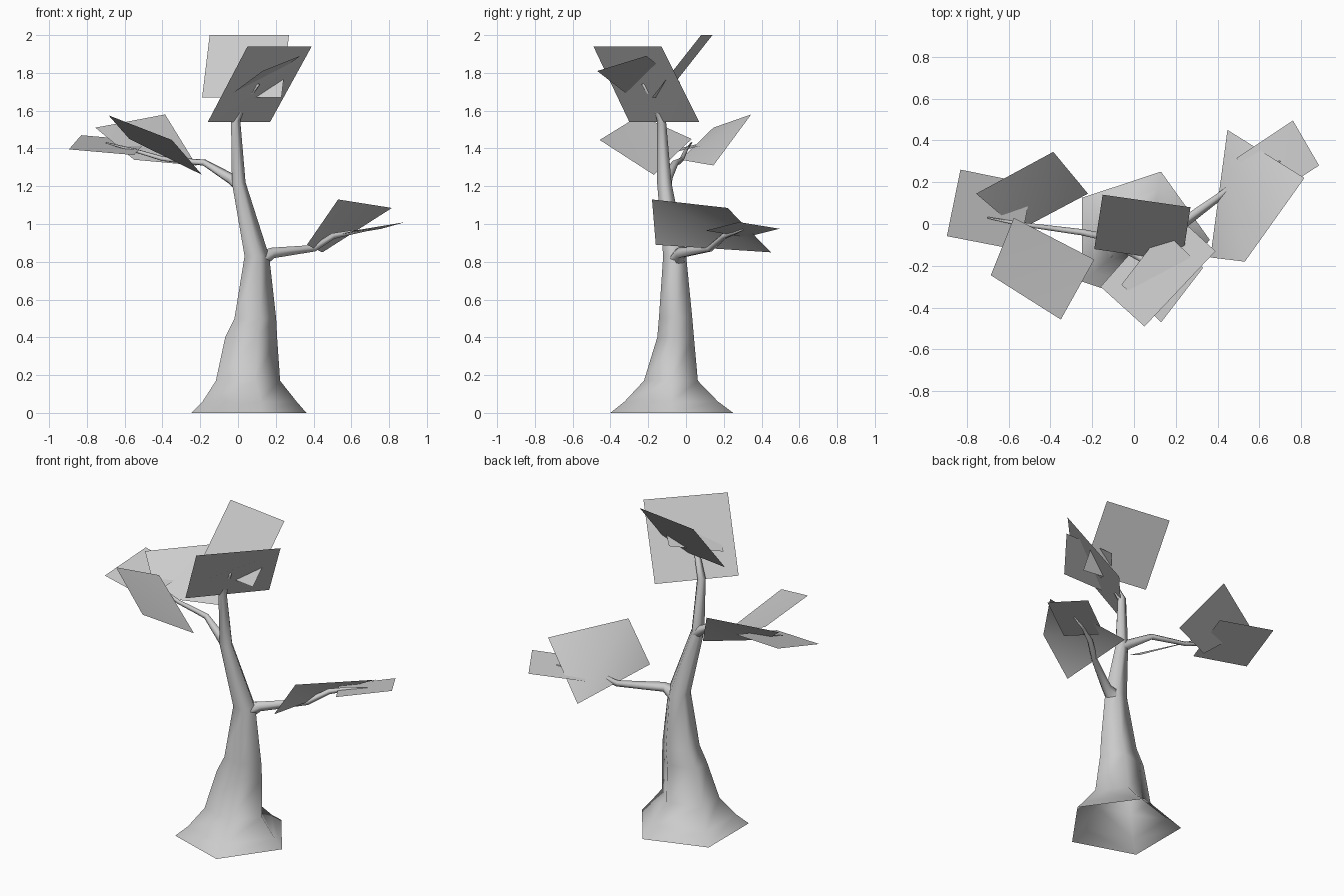
import bpy, bmesh, math
from mathutils import Vector


def finish(bm, name, smooth=True):
    me = bpy.data.meshes.new(name)
    bm.to_mesh(me)
    bm.free()
    for p in me.polygons:
        p.use_smooth = smooth
    ob = bpy.data.objects.new(name, me)
    bpy.context.collection.objects.link(ob)
    return ob


def tube(name, rings, sides=5, level=False):
    """Tapered five-sided limb through rings of (x, y, z, rx, ry)."""
    bm = bmesh.new()
    pts = [Vector(r[:3]) for r in rings]
    loops = []
    for i, r in enumerate(rings):
        t = pts[min(i + 1, len(pts) - 1)] - pts[max(i - 1, 0)]
        q = Vector((0, 0, 1)).rotation_difference(t.normalized())
        loop = []
        for k in range(sides):
            a = 2 * math.pi * k / sides
            v = Vector((r[3] * math.cos(a), r[4] * math.sin(a), 0))
            if not (level and r[2] < 1.5):
                v = q @ v
            loop.append(bm.verts.new(pts[i] + v))
        loops.append(loop)
    for a, b in zip(loops, loops[1:]):
        for k in range(sides):
            n = (k + 1) % sides
            bm.faces.new((a[k], a[n], b[n], b[k]))
    bm.faces.new(loops[-1])
    return finish(bm, name)


def leaf(name, *corners):
    """Single leaf card, split along its first diagonal."""
    bm = bmesh.new()
    a, b, c, d = [bm.verts.new(p) for p in corners]
    bm.faces.new((a, b, c))
    bm.faces.new((a, c, d))
    bmesh.ops.recalc_face_normals(bm, faces=bm.faces)
    if sum(f.normal.z for f in bm.faces) < 0:
        bmesh.ops.reverse_faces(bm, faces=bm.faces)
    return finish(bm, name)


# Trunk with flared, open base
tube("trunk", [
    (0.025, -0.075, 0.00, 0.337, 0.342),
    (0.035, -0.078, 0.06, 0.275, 0.260),
    (0.035, -0.080, 0.17, 0.188, 0.150),
    (0.055, -0.055, 0.40, 0.152, 0.102),
    (0.080, -0.055, 0.50, 0.122, 0.093),
    (0.093, -0.060, 0.83, 0.072, 0.064),
    (0.000, -0.115, 1.22, 0.040, 0.040),
    (-0.015, -0.130, 1.55, 0.027, 0.025),
    (0.030, -0.160, 1.65, 0.020, 0.020),
    (0.110, -0.230, 1.74, 0.006, 0.006)], level=True)


# Side branches
def branch(name, pts):
    return tube(name, [(x, y, z, r, r) for x, y, z, r in pts])


branch("right_branch", [(0.11, -0.05, 0.81, 0.05), (0.18, -0.035, 0.845, 0.03),
                        (0.40, 0.125, 0.87, 0.019), (0.50, 0.20, 0.935, 0.017),
                        (0.60, 0.26, 0.955, 0.012), (0.70, 0.30, 0.97, 0.004)])
branch("left_branch", [(0.01, -0.11, 1.20, 0.035), (-0.04, -0.10, 1.24, 0.03),
                       (-0.18, -0.055, 1.325, 0.018), (-0.25, -0.04, 1.33, 0.016),
                       (-0.40, -0.02, 1.345, 0.013), (-0.55, 0.0, 1.39, 0.010),
                       (-0.70, 0.03, 1.43, 0.004)])

# Crown leaves
leaf("crown_leaf_front", (-0.16, -0.30, 1.54), (0.05, -0.49, 1.94),
     (0.39, -0.13, 1.94), (0.17, 0.07, 1.54))
leaf("crown_leaf_back", (-0.15, 0.14, 2.0), (0.27, 0.08, 2.0),
     (0.23, -0.18, 1.67), (-0.19, -0.12, 1.67))
leaf("crown_leaf_small", (0.13, -0.47, 1.81), (0.33, -0.21, 1.89),
     (0.14, -0.03, 1.75), (-0.06, -0.29, 1.67))

# Left leaves
leaf("left_leaf_back", (-0.386, 0.345, 1.58), (-0.755, 0.145, 1.51),
     (-0.55, -0.03, 1.34), (-0.22, 0.145, 1.31))
leaf("left_leaf_front", (-0.685, -0.245, 1.575), (-0.575, 0.03, 1.45),
     (-0.19, -0.17, 1.26), (-0.35, -0.457, 1.445))
leaf("left_leaf_small", (-0.83, 0.26, 1.47), (-0.895, -0.058, 1.395),
     (-0.55, -0.125, 1.365), (-0.485, 0.19, 1.44))

# Right leaves
leaf("right_leaf_large", (0.447, 0.45, 0.85), (0.815, 0.22, 1.085),
     (0.53, -0.18, 1.13), (0.365, -0.16, 0.89))
leaf("right_leaf_small", (0.76, 0.495, 0.975), (0.885, 0.28, 1.01),
     (0.615, 0.105, 0.965), (0.49, 0.315, 0.93))
